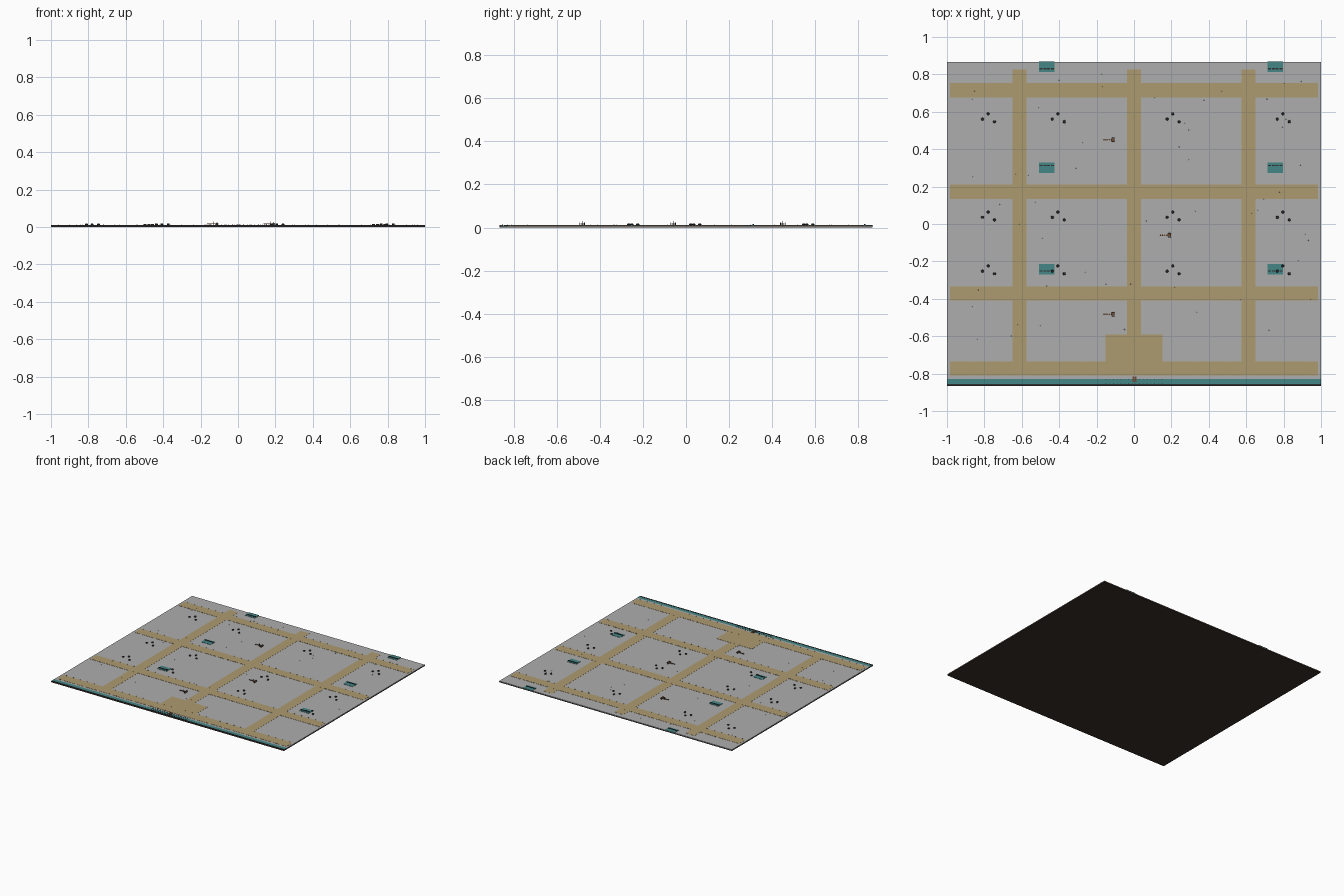
import bpy, bmesh, math, random
from mathutils import Matrix, Vector

if "Cube" in bpy.data.objects:
    bpy.data.objects.remove(bpy.data.objects["Cube"])

random.seed(4)
TOP = 0.010  # ground level of the slab


def mat(name, rgb):
    m = bpy.data.materials.new(name)
    m.diffuse_color = (*rgb, 1)
    m.use_nodes = True
    m.node_tree.nodes["Principled BSDF"].inputs["Base Color"].default_value = m.diffuse_color
    return m


EARTH = mat("earth", (0.045, 0.028, 0.02))
SAND = mat("sand", (0.42, 0.33, 0.16))
TEAL = mat("water", (0.06, 0.24, 0.24))
DARK = mat("dark", (0.03, 0.03, 0.03))
WOOD = mat("wood", (0.16, 0.07, 0.03))
STONE = mat("stone", (0.42, 0.42, 0.42))


def add_box(bm, x0, x1, y0, y1, z0, z1):
    m = Matrix.Translation(((x0 + x1) / 2, (y0 + y1) / 2, (z0 + z1) / 2))
    m = m @ Matrix.Diagonal((x1 - x0, y1 - y0, z1 - z0, 1))
    bmesh.ops.create_cube(bm, size=1, matrix=m)


def add_cyl(bm, x, y, z, r, h, axis="Z", n=8, r2=None):
    m = Matrix.Translation((x, y, z))
    if axis == "Y":
        m = m @ Matrix.Rotation(math.pi / 2, 4, "X")
    bmesh.ops.create_cone(bm, cap_ends=True, segments=n, radius1=r,
                          radius2=r if r2 is None else r2, depth=h, matrix=m)


def finish(bm, name, material=None):
    me = bpy.data.meshes.new(name)
    bm.to_mesh(me)
    bm.free()
    if material:
        me.materials.append(material)
    ob = bpy.data.objects.new(name, me)
    bpy.context.collection.objects.link(ob)
    return ob


def boxes(name, material, items):
    bm = bmesh.new()
    for it in items:
        add_box(bm, *it)
    return finish(bm, name, material)


# Earth base and stone ground
boxes("earth_base", EARTH, [(-1, 1, -0.865, 0.865, 0, 0.006)])
boxes("ground", STONE, [(-1, 1, -0.828, 0.865, 0.006, TOP)])

# Streets and the gate plaza
ROWS = [0.715, 0.172, -0.372, -0.773]
COLS = [-0.612, 0, 0.612]
W = 0.038
boxes("cross_streets", SAND,
      [(-0.985, 0.985, y - W, y + W, TOP - 0.001, TOP + 0.001) for y in ROWS])
boxes("long_streets", SAND,
      [(x - W, x + W, -0.78, 0.825, TOP - 0.001, TOP + 0.0008) for x in COLS])
boxes("plaza", SAND, [(-0.153, 0.153, -0.811, -0.59, TOP - 0.001, TOP + 0.0012)])

# Canal along the front with its quay edge
boxes("canal", TEAL, [(-1, 1, -0.856, -0.828, 0.005, TOP)])
boxes("quay_edge", DARK, [(-1, 1, -0.865, -0.856, 0.005, TOP + 0.001)])

# Small posts lining the streets
bm = bmesh.new()
for y in ROWS:
    for i in range(33):
        x = -0.96 + i * 0.06
        if min(abs(x - c) for c in COLS) > 0.045:
            for s in (-1, 1):
                add_box(bm, x - .0015, x + .0015, y + s * W - .0015,
                        y + s * W + .0015, TOP, TOP + 0.004)
finish(bm, "street_posts", SAND)

# Ponds with a little dark footbridge
PONDS = [(x, y) for x in (-0.466, 0.755)
         for y in (0.840, 0.300, -0.242)]
boxes("ponds", TEAL, [(x - .041, x + .041, y - .028, y + .028, TOP - .001, TOP + .002)
                      for x, y in PONDS])
bm = bmesh.new()
for x, y in PONDS:
    dy = 0.012 if 0 < y < 0.5 else -0.010
    for i in range(4):
        cx = x - 0.03 + i * 0.02
        add_box(bm, cx - .008, cx + .008, y + dy - .003, y + dy + .003,
                TOP + .002, TOP + .006)
finish(bm, "pond_stones", DARK)

# Groups of three barrels in every block
bm = bmesh.new()
for x in (-0.780, -0.407, 0.207, 0.796):
    for y in (0.565, 0.040, -0.248):
        for dx, dy in ((-0.030, -0.004), (0, 0.024), (0.034, -0.018)):
            add_cyl(bm, x + dx, y + dy, TOP + 0.002, 0.006, 0.004, r2=0.008)
            add_cyl(bm, x + dx, y + dy, TOP + 0.006, 0.008, 0.004, r2=0.006)
finish(bm, "barrels", DARK)

# Hand carts: bed, pole with rungs, wheels and upright mast
CARTS = [(-0.112, 0.450), (0.190, -0.060), (-0.112, -0.482)]
wood, wheels = bmesh.new(), bmesh.new()
for x, y in CARTS:
    add_box(wood, x - .012, x + .009, y - .008, y + .008, TOP + .005, TOP + .009)
    add_box(wood, x - .054, x - .012, y - .0012, y + .0012, TOP + .006, TOP + .008)
    for i in range(4):
        px = x - .048 + i * .010
        add_box(wood, px - .002, px + .002, y - .004, y + .004, TOP + .005, TOP + .009)
    add_box(wood, x - .020, x - .017, y - .0015, y + .0015, TOP, TOP + .020)
    for s in (-1, 1):
        add_cyl(wheels, x, y + s * .011, TOP + .007, .007, .003, "Y", 10)
finish(wood, "cart_frames", WOOD)
finish(wheels, "cart_wheels", DARK)

# Landing stage crossing the canal in front of the plaza
bm = bmesh.new()
for i in range(16):
    x = -0.150 + i * 0.02
    for y in (-0.830, -0.852):
        add_box(bm, x - .002, x + .002, y - .002, y + .002, TOP - .004, TOP + .004)
finish(bm, "landing_posts", DARK)
boxes("landing_planks", WOOD, [(-.012 + i * .007, -.007 + i * .007, -.846, -.816,
                                TOP, TOP + .003) for i in range(4)])

# Pebbles scattered over the blocks
bm = bmesh.new()
for _ in range(60):
    x, y = random.uniform(-.95, .95), random.uniform(-.7, .82)
    r = random.uniform(.0015, .003)
    bmesh.ops.create_icosphere(bm, subdivisions=1, radius=r,
                               matrix=Matrix.Translation((x, y, TOP + .0005)))
finish(bm, "pebbles", STONE)
